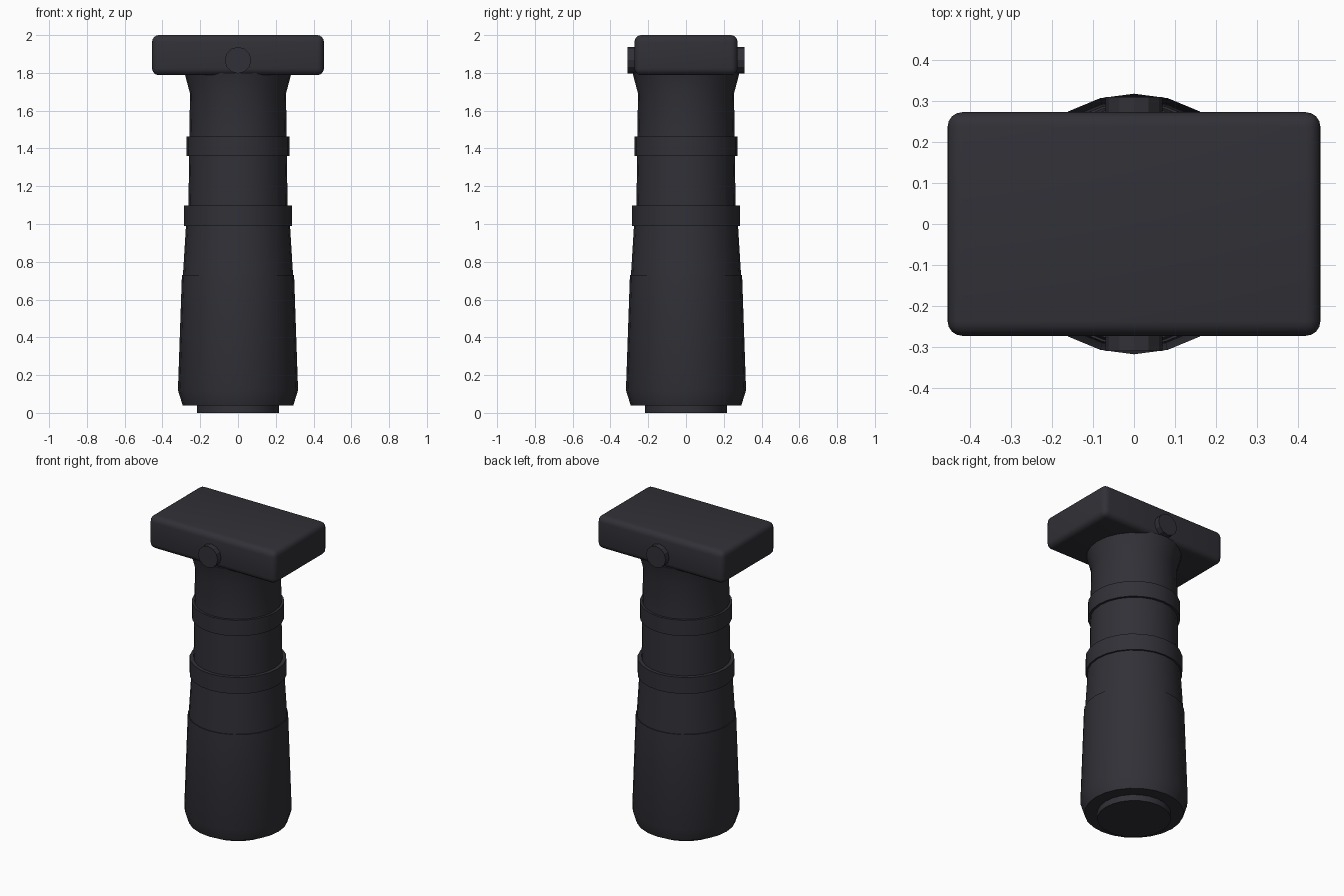
import bpy
import bmesh
from math import cos, sin, tau, pi, radians
from mathutils import Matrix

cube = bpy.data.objects.get("Cube")
if cube:
    bpy.data.objects.remove(cube, do_unlink=True)

SIDES = 24

charcoal = bpy.data.materials.new("charcoal polymer")
charcoal.use_nodes = True
colour = (0.030, 0.030, 0.038, 1)
charcoal.diffuse_color = colour
charcoal.node_tree.nodes["Principled BSDF"].inputs["Base Color"].default_value = colour


def finish(name, bm, angle=30):
    """Turn a bmesh into a shaded object."""
    bmesh.ops.recalc_face_normals(bm, faces=bm.faces)
    mesh = bpy.data.meshes.new(name)
    bm.to_mesh(mesh)
    bm.free()
    mesh.materials.append(charcoal)
    obj = bpy.data.objects.new(name, mesh)
    bpy.context.collection.objects.link(obj)
    bpy.ops.object.select_all(action='DESELECT')
    obj.select_set(True)
    bpy.context.view_layer.objects.active = obj
    bpy.ops.object.shade_smooth_by_angle(angle=radians(angle))
    return obj


def lathe(name, profile):
    """Closed solid of revolution from (radius, height) pairs."""
    bm = bmesh.new()
    rings = [[bm.verts.new((r * sin(tau * i / SIDES), r * cos(tau * i / SIDES), z))
              for i in range(SIDES)] for r, z in profile]
    for a, b in zip(rings, rings[1:]):
        for i in range(SIDES):
            j = (i + 1) % SIDES
            bm.faces.new((a[i], a[j], b[j], b[i]))
    bm.faces.new(rings[0])
    bm.faces.new(rings[-1])
    return finish(name, bm)


# Grip stack, from the bottom up
lathe("bottom_cap", [(0.217, 0), (0.217, 0.06)])
lathe("lower_grip", [(0.293, 0.04), (0.318, 0.12), (0.297, 0.73)])
lathe("middle_grip", [(0.292, 0.72), (0.275, 1.0)])
lathe("lower_ring", [(0.286, 0.99), (0.286, 1.097)])
lathe("upper_grip", [(0.263, 1.09), (0.258, 1.37)])
lathe("upper_ring", [(0.273, 1.36), (0.273, 1.463)])
lathe("neck", [(0.258, 1.45), (0.254, 1.69), (0.283, 1.80)])

# Rounded mounting block
bm = bmesh.new()
bmesh.ops.create_cube(bm, size=1, matrix=Matrix.Translation((0, 0, 1.894))
                      @ Matrix.Diagonal((0.91, 0.546, 0.212, 1)))
bmesh.ops.bevel(bm, geom=bm.edges[:], offset=0.036, segments=4,
                profile=0.5, affect='EDGES')
finish("mounting_block", bm, 40)

# Faceted cross pin heads on front and back
for name, side in (("front_pin", -1), ("back_pin", 1)):
    bm = bmesh.new()
    bmesh.ops.create_cone(bm, cap_ends=True, segments=12, radius1=0.07, radius2=0.07,
                          depth=0.08, matrix=Matrix.Translation((0, side * 0.27, 1.867))
                          @ Matrix.Rotation(pi / 2, 4, 'X'))
    finish(name, bm, 20)
